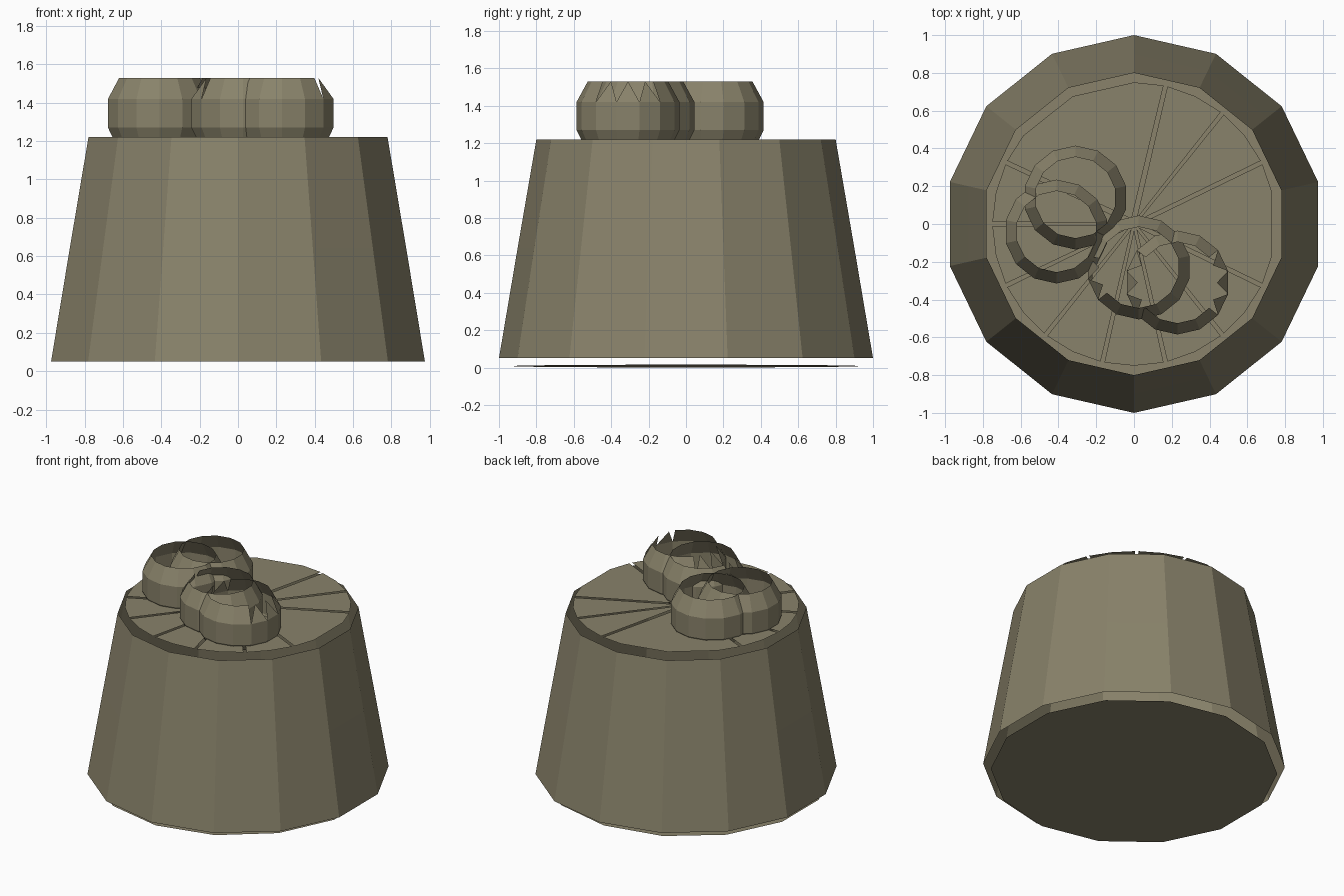
import bpy, bmesh
from math import cos, sin, pi, radians

cube = bpy.data.objects.get("Cube")
if cube:
    bpy.data.objects.remove(cube, do_unlink=True)

SIDES = 14
STEP = 2 * pi / SIDES

olive = bpy.data.materials.new("olive_clay")
olive.use_nodes = True
COLOR = (0.25, 0.225, 0.145, 1)
olive.diffuse_color = COLOR
olive.node_tree.nodes["Principled BSDF"].inputs["Base Color"].default_value = COLOR


def finish(bm, name):
    mesh = bpy.data.meshes.new(name)
    bm.to_mesh(mesh)
    bm.free()
    mesh.materials.append(olive)
    obj = bpy.data.objects.new(name, mesh)
    bpy.context.collection.objects.link(obj)
    return obj


def loop(bm, r, z, cx=0, cy=0):
    return [bm.verts.new((cx + r * cos(pi / 2 + i * STEP),
                          cy + r * sin(pi / 2 + i * STEP), z)) for i in range(SIDES)]


def band(name, profile, cx=0, cy=0, jagged=()):
    """Open faceted band; jagged facets of the last row become pointed teeth."""
    bm = bmesh.new()
    loops = [loop(bm, r, z, cx, cy) for r, z in profile]
    for k, (low, high) in enumerate(zip(loops, loops[1:])):
        for i in range(SIDES):
            j = (i + 1) % SIDES
            if k == len(loops) - 2 and i in jagged:
                tip = bm.verts.new((high[i].co + high[j].co) / 2)
                bm.faces.new((low[i], low[j], tip))
            else:
                bm.faces.new((low[i], low[j], high[j], high[i]))
    return finish(bm, name)


# Tapered body, open at both ends
band("body_wall", [(1.0, 0.05), (0.9, 0.64), (0.8, 1.22)])

# Loose base plate just under the body
bm = bmesh.new()
base = loop(bm, 0.95, 0.008)
for v in base:
    v.co.z += 0.008 * v.co.x
bm.faces.new(base)
finish(bm, "base_plate")

# Lid cut into thin wedges; some neighbours stay joined
joined = [1, 1, 2, 1, 1, 1, 1, 1, 1, 1, 3]
bm = bmesh.new()
edge = pi / 2 - STEP / 2
for count in joined:
    end = edge - count * STEP
    mid = (edge + end) / 2
    gap = radians(0.8)
    angles = [edge - gap]
    angles += [edge - (i + 0.5) * STEP for i in range(count)]
    angles += [end + gap]
    rim = [bm.verts.new((0.75 * cos(a), 0.75 * sin(a), 1.26)) for a in reversed(angles)]
    apex = bm.verts.new((0.03 * cos(mid), 0.03 * sin(mid), 1.26))
    bm.faces.new([apex] + rim)
    edge = end
finish(bm, "lid_wedges")

# Overlapping open rings on the lid
RING = [(0.25, 1.22), (0.275, 1.27), (0.275, 1.42), (0.215, 1.53)]
band("back_ring", RING, -0.31, 0.14)
band("side_ring", RING, -0.41, -0.04)
band("middle_ring", RING, 0.025, -0.23, jagged=(3, 4))
band("front_ring", RING, 0.23, -0.31, jagged=(2, 3, 4, 9, 10, 11))
